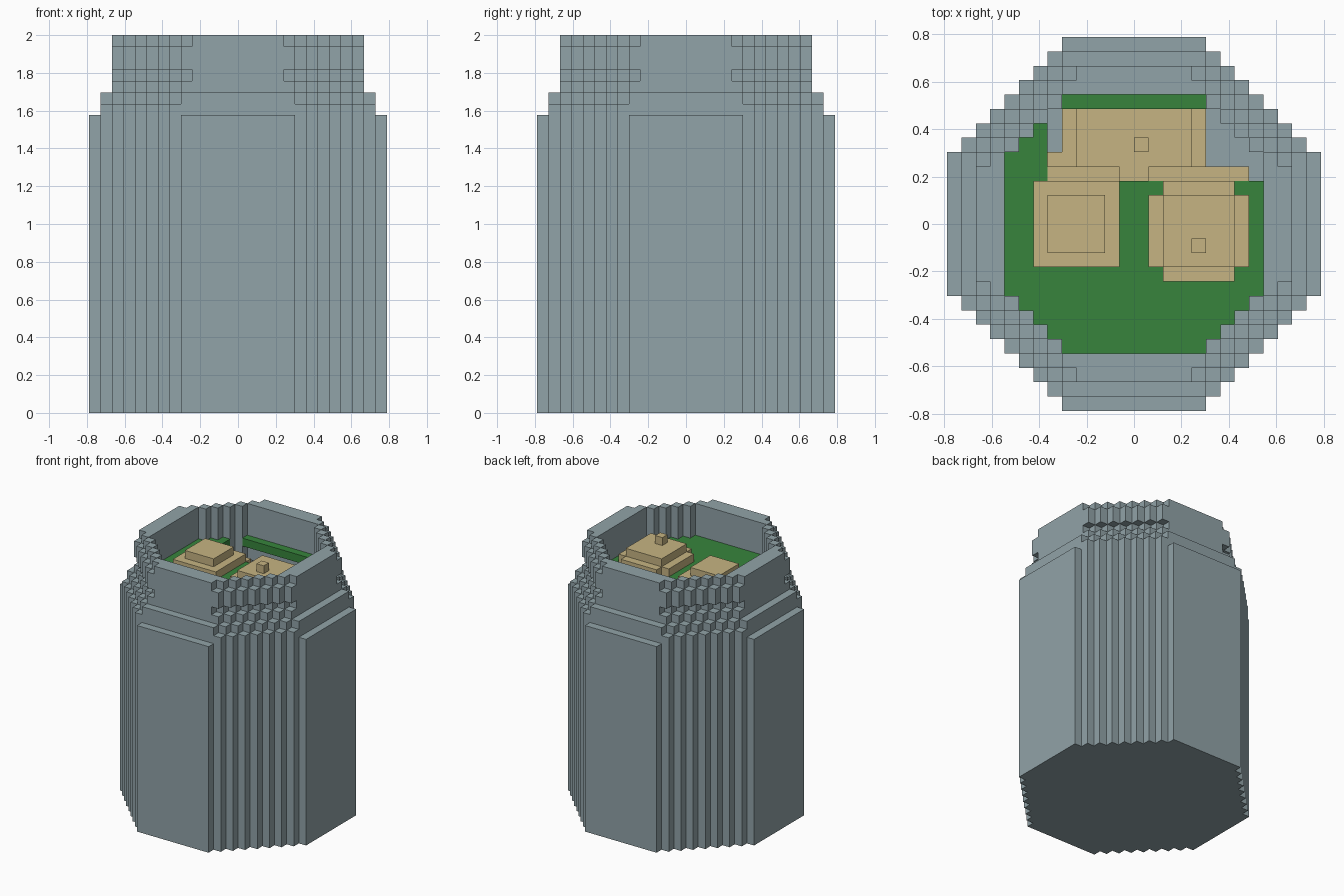
import bpy, bmesh

V = 2 / 33  # edge of one cube cell

cube = bpy.data.objects.get("Cube")
if cube:
    bpy.data.objects.remove(cube, do_unlink=True)


def material(name, rgb):
    linear = [((c / 255 + 0.055) / 1.055) ** 2.4 for c in rgb] + [1]
    mat = bpy.data.materials.new(name)
    mat.use_nodes = True
    mat.diffuse_color = linear
    mat.node_tree.nodes["Principled BSDF"].inputs["Base Color"].default_value = linear
    return mat


grey = material("blue_grey", (145, 163, 168))
green = material("brine_green", (55, 132, 60))
tan = material("tan", (198, 180, 130))


def build(name, mat, rule, z_range):
    """Skin every cell accepted by the rule, then merge coplanar faces."""
    span = range(-13, 13)
    cells = {(i, j, k) for i in span for j in span for k in range(*z_range) if rule(i, j, k)}
    bm = bmesh.new()
    corners = {}

    def vert(p):
        if p not in corners:
            corners[p] = bm.verts.new([c * V for c in p])
        return corners[p]

    for cell in cells:
        for axis in range(3):
            for side in (0, 1):
                near = list(cell)
                near[axis] += 2 * side - 1
                if tuple(near) in cells:
                    continue
                loop = []
                for a, b in ((0, 0), (1, 0), (1, 1), (0, 1)):
                    p = list(cell)
                    p[axis] += side
                    p[(axis + 1) % 3] += a
                    p[(axis + 2) % 3] += b
                    loop.append(vert(tuple(p)))
                bm.faces.new(loop if side else loop[::-1])
    bmesh.ops.dissolve_limit(bm, angle_limit=0.01, verts=bm.verts[:], edges=bm.edges[:])
    mesh = bpy.data.meshes.new(name)
    bm.to_mesh(mesh)
    bm.free()
    mesh.materials.append(mat)
    obj = bpy.data.objects.new(name, mesh)
    bpy.context.collection.objects.link(obj)
    return obj


def octagon(i, j, reach, diagonal, cx=0.0, cy=0.0):
    """Stepped octagon: limit on each axis and on the diagonal."""
    a, b = abs(i + 0.5 - cx), abs(j + 0.5 - cy)
    return max(a, b) < reach and a + b < diagonal + 1.5


# Jar shell: wide body, stepped shoulder, neck with a groove and a trimmed rim
def shell(i, j, k):
    if k < 26:
        outer, inner = (13, 16), (11, 13)
    else:
        diagonal = {26: 16, 27: 15, 29: 13, 32: 13}.get(k, 14)
        outer, inner = (12 if k < 28 else 11, diagonal), (9, 12)
    hollow = k >= 2 and octagon(i, j, *inner)
    return octagon(i, j, *outer) and not hollow


build("jar_shell", grey, shell, (0, 33))


# Liquid surface with an opening over the sunken piece
def brine(i, j, k):
    opening = -6 <= i and 3 <= j <= 7
    return octagon(i, j, 9, 12) and not opening


build("liquid_surface", green, brine, (28, 29))


# Rounded pieces: stepped tiers mirrored around a middle height
def piece(name, cx, cy, reach, middle, nub=None):
    tiers = [(reach, reach + 1.5), (reach, reach + 1.5), (reach - 1, reach),
             (reach - 2, reach - 0.5)]

    def rule(i, j, k):
        level = abs(k - middle)
        if level < len(tiers):
            return octagon(i, j, *tiers[level], cx, cy)
        return k == middle + len(tiers) and (i, j) == nub

    return build(name, tan, rule, (middle - 4, middle + 5))


piece("left_piece", -4, 0, 4, 27)
piece("right_piece", 4.5, -0.5, 4.5, 27, (4, -2))


# Sunken piece at the back
def sunken(i, j, k):
    if k == 26:
        return (i, j) == (0, 5)
    if k == 25:
        return octagon(i, j, 4, 5, 0, 5)
    wide = -6 <= i <= 4 and 1 <= j <= 4
    return wide or (-5 <= i <= 4 and 0 <= j <= 8)


build("back_piece", tan, sunken, (20, 27))
